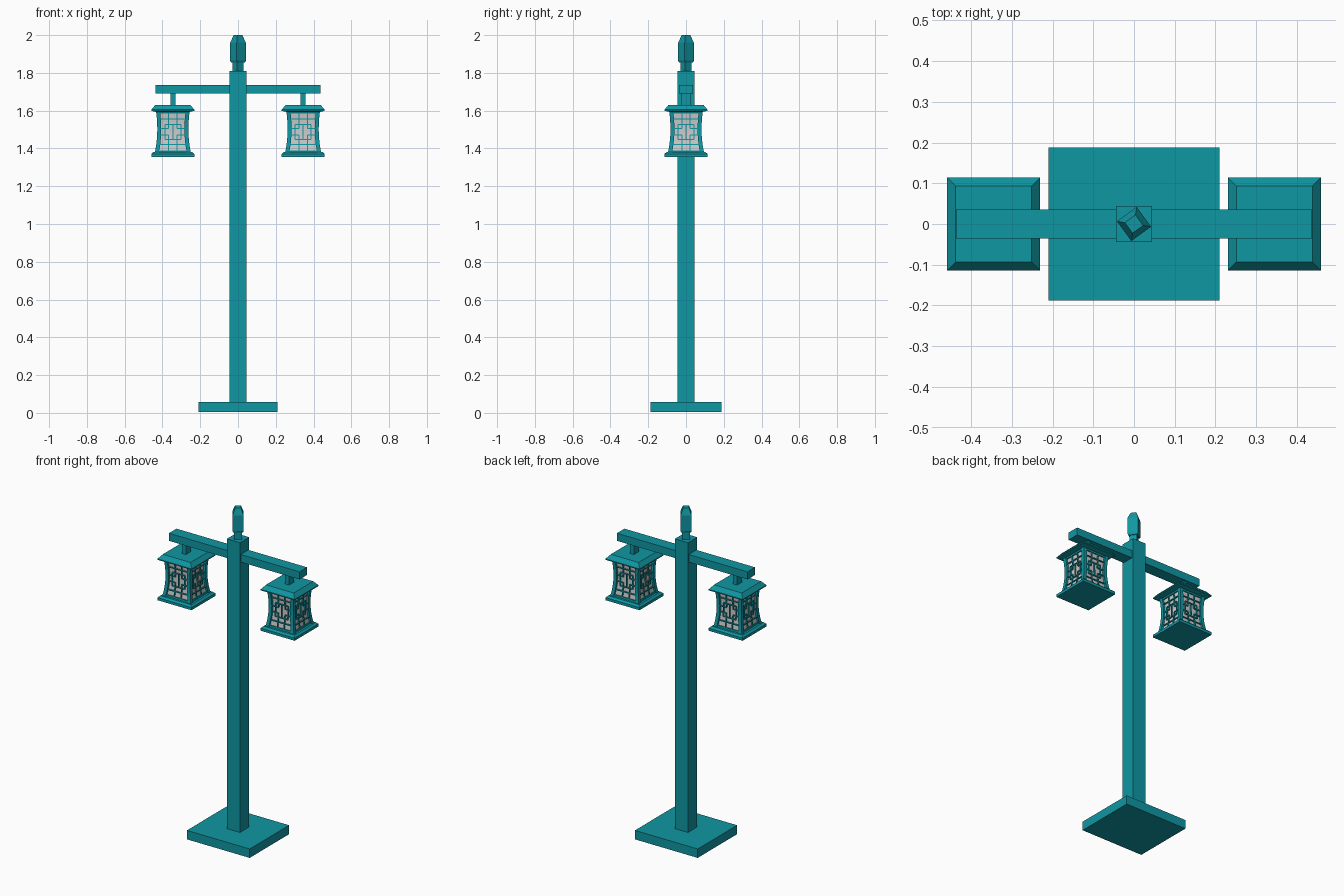
import bpy, bmesh
from math import radians
from mathutils import Matrix

if "Cube" in bpy.data.objects:
    bpy.data.objects.remove(bpy.data.objects["Cube"])

teal = bpy.data.materials.new("teal_paint")
teal.diffuse_color = (0.005, 0.31, 0.365, 1)
teal.use_nodes = True
teal.node_tree.nodes["Principled BSDF"].inputs["Base Color"].default_value = teal.diffuse_color


def rect(x0, x1, y0, y1, z):
    return [(x0, y0, z), (x1, y0, z), (x1, y1, z), (x0, y1, z)]


def square(hx, z, hy=None):
    hy = hx if hy is None else hy
    return rect(-hx, hx, -hy, hy, z)


def loft(bm, rings, mat=Matrix()):
    """Skin a stack of four-sided rings and cap both ends."""
    vs = [[bm.verts.new(mat @ Matrix.Translation(p).translation) for p in r] for r in rings]
    for a, b in zip(vs, vs[1:]):
        for i in range(4):
            j = (i + 1) % 4
            bm.faces.new((a[i], a[j], b[j], b[i]))
    bm.faces.new(vs[0][::-1])
    bm.faces.new(vs[-1])


def finish(name, bm, x=0.0, painted=True):
    bmesh.ops.recalc_face_normals(bm, faces=bm.faces)
    me = bpy.data.meshes.new(name)
    bm.to_mesh(me)
    bm.free()
    ob = bpy.data.objects.new(name, me)
    ob.location.x = x
    if painted:
        me.materials.append(teal)
    bpy.context.collection.objects.link(ob)
    return ob


def part(name, rings, x=0.0, turn=0.0, painted=True):
    bm = bmesh.new()
    loft(bm, rings, Matrix.Rotation(radians(turn), 4, 'Z'))
    return finish(name, bm, x, painted)


# Base, pole, finial and cross arm
part("base", [square(0.21, 0.004, 0.188), square(0.21, 0.058, 0.188)])
part("pole", [square(0.044, 0.05), square(0.044, 1.81)])
part("finial_neck", [square(0.021, 1.80), square(0.021, 1.865)], turn=36)
part("finial_cap", [square(0.026, 1.855), square(0.03, 1.865), square(0.03, 1.96),
                    square(0.016, 2.0)], turn=36)
part("cross_arm", [square(0.437, 1.69, 0.036), square(0.437, 1.736, 0.036)])

# Lantern body: waisted outline between two heights
Z0, Z1 = 1.375, 1.605


def half(z):
    t = (z - Z0) / (Z1 - Z0)
    return 0.079 + 0.017 * (1 - t) ** 3 + 0.011 * t ** 3


def heights(a, b):
    n = max(1, round((b - a) / 0.023))
    return [a + (b - a) * i / n for i in range(n + 1)]


def face_bar(bm, u0, u1, a, b, depth, mat):
    """Bar on the front face that follows the waisted outline."""
    loft(bm, [rect(u0, u1, -half(z) + 0.005, -half(z) + 0.005 + depth, z)
              for z in heights(a, b)], mat)


# Lattice quarter pattern, mirrored left-right and up-down
MID, W = 1.488, 0.0027
VERTICAL = [(0.0, 0.0, 0.04), (0.022, 0.018, 0.10), (0.042, 0.0, 0.04)]   # u, from, to
HORIZONTAL = [(0.018, 0.022, 0.068), (0.04, 0.0, 0.042), (0.068, 0.0, 0.068)]  # v, from, to


def lantern(side, x):
    part(side + "_hanger", [square(0.013, 1.62, 0.024), square(0.013, 1.70, 0.024)], x)
    part(side + "_lantern_roof", [square(0.09, 1.594), square(0.114, 1.599),
                                  square(0.114, 1.605), square(0.093, 1.63)], x)
    part(side + "_lantern_floor", [square(0.114, 1.355), square(0.114, 1.371),
                                   square(0.103, 1.381)], x)
    part(side + "_lantern_glass", [square(half(z) - 0.012, z) for z in heights(Z0, Z1)],
         x, painted=False)

    posts, rails, lattice = bmesh.new(), bmesh.new(), bmesh.new()
    for k in range(4):
        m = Matrix.Rotation(radians(90 * k), 4, 'Z')
        # Corner post
        loft(posts, [rect(half(z) - 0.021, half(z), -half(z), -half(z) + 0.021, z)
                     for z in heights(Z0, Z1)], m)
        # Top and bottom rails
        face_bar(rails, -0.075, 0.075, 1.585, 1.60, 0.012, m)
        face_bar(rails, -0.075, 0.075, 1.375, 1.39, 0.012, m)
        # Fretwork
        for sv in (1, -1):
            for su in (1, -1):
                for u, a, b in VERTICAL:
                    lo, hi = sorted((MID + sv * a, MID + sv * b))
                    if u or su > 0:
                        face_bar(lattice, su * u - W, su * u + W, lo, hi, 0.008, m)
                for v, a, b in HORIZONTAL:
                    lo, hi = sorted((su * a, su * b))
                    z = MID + sv * v
                    face_bar(lattice, lo, hi, z - W, z + W, 0.008, m)
    finish(side + "_lantern_posts", posts, x)
    finish(side + "_lantern_rails", rails, x)
    finish(side + "_lantern_lattice", lattice, x)


lantern("left", -0.345)
lantern("right", 0.345)
